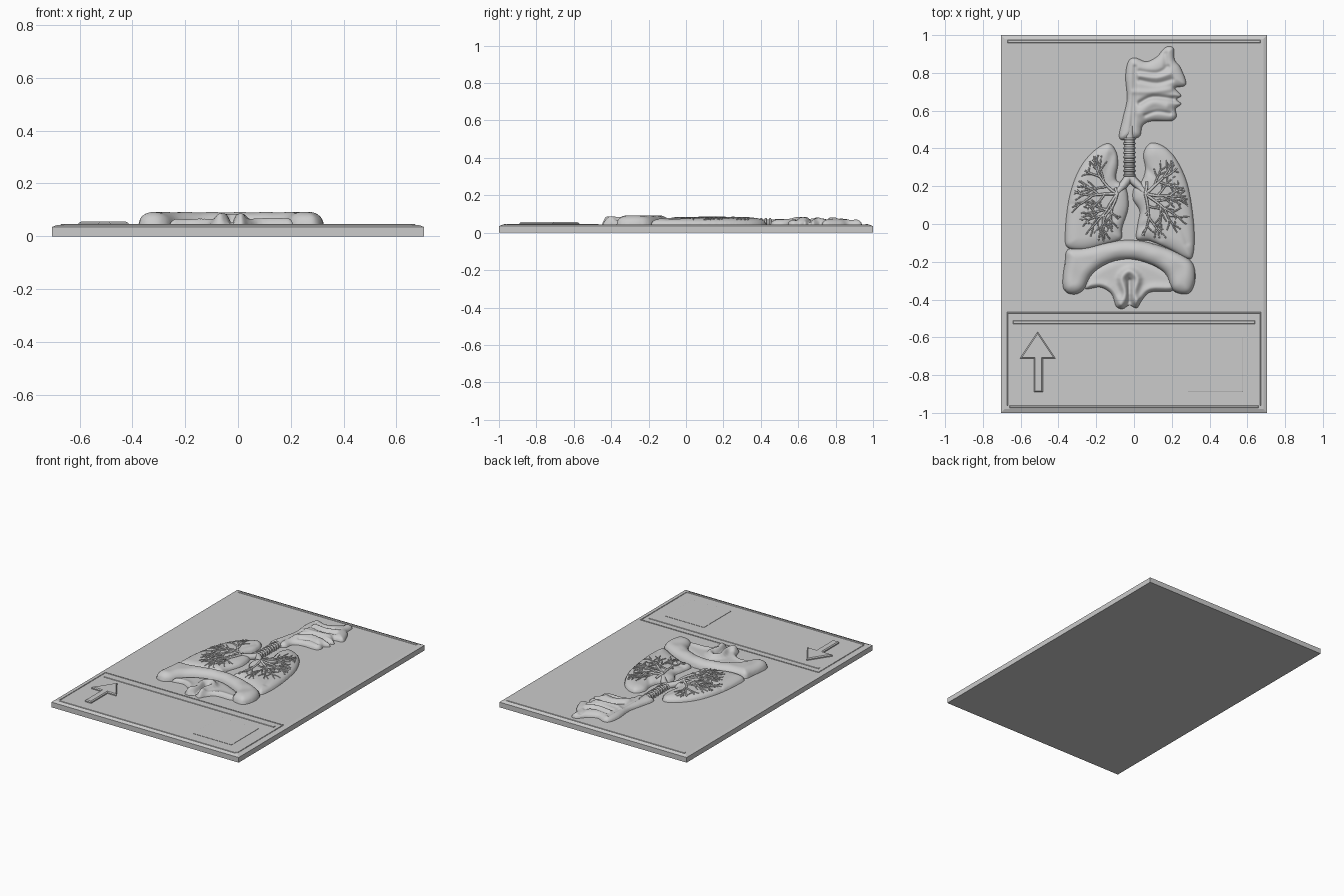
import bpy, bmesh, math, random
from mathutils import Vector
from mathutils.geometry import intersect_point_line

if "Cube" in bpy.data.objects:
    bpy.data.objects.remove(bpy.data.objects["Cube"])

random.seed(4)
T = 0.043  # height of the plate face


def finish(name, bm, smooth=True):
    bmesh.ops.recalc_face_normals(bm, faces=bm.faces)
    me = bpy.data.meshes.new(name)
    bm.to_mesh(me)
    bm.free()
    ob = bpy.data.objects.new(name, me)
    bpy.context.collection.objects.link(ob)
    for p in me.polygons:
        p.use_smooth = smooth
    return ob


def slab(name, pts, z0, z1, z2, inset):
    """Extruded outline with a chamfered top edge."""
    bm = bmesh.new()
    f = bm.faces.new([bm.verts.new((x, y, z0)) for x, y in pts])
    top = bmesh.ops.extrude_face_region(bm, geom=[f])["geom"]
    bmesh.ops.translate(bm, verts=[v for v in top if isinstance(v, bmesh.types.BMVert)], vec=(0, 0, z1 - z0))
    cap = [g for g in top if isinstance(g, bmesh.types.BMFace)]
    bmesh.ops.recalc_face_normals(bm, faces=bm.faces)
    bmesh.ops.inset_region(bm, faces=cap, thickness=inset, depth=z2 - z1, use_even_offset=True)
    return finish(name, bm, False)


def rect(x0, x1, y0, y1):
    return [(x0, y0), (x1, y0), (x1, y1), (x0, y1)]


def spline(pts, closed=True, n=5):
    """Catmull-Rom curve through the points."""
    p = [Vector(q) for q in pts]
    if not closed:
        p = [p[0]] + p + [p[-1]]
    out = []
    m = len(p)
    for i in (range(m) if closed else range(1, m - 2)):
        a, b, c, d = p[i - 1], p[i], p[(i + 1) % m], p[(i + 2) % m]
        for k in range(n):
            t = k / n
            out.append(0.5 * (2 * b + (c - a) * t + (2 * a - 5 * b + 4 * c - d) * t * t
                              + (3 * b - a - 3 * c + d) * t ** 3))
    if not closed:
        out.append(p[-1])
    return out


def nearest(q, line, closed):
    best, hit = 9, None
    for i in range(0 if closed else 1, len(line)):
        a, b = line[i - 1], line[i]
        e = b - a
        t = max(0, min(1, (q - a).dot(e) / max(e.length_squared, 1e-12)))
        c = a + e * t
        d = (q - c).length_squared
        if d < best:
            best, hit = d, c
    return math.sqrt(best), hit


def inside(q, poly):
    r = False
    for i in range(len(poly)):
        a, b = poly[i - 1], poly[i]
        if (a.y > q.y) != (b.y > q.y) and q.x < (b.x - a.x) * (q.y - a.y) / (b.y - a.y) + a.x:
            r = not r
    return r


def relief(name, pts, h, w, marks=(), extra=None, cell=0.007):
    """Rounded relief over an outline; marks are (path, height, radius) ridges or grooves."""
    poly = spline(pts)
    marks = [(spline(m, False, 4), a, r) for m, a, r in marks]

    def height(q, d):
        s = min(d / w, 1)
        z = h * math.sqrt(1 - (1 - s) ** 2)
        for m, a, r in marks:
            z += a * math.exp(-(nearest(q, m, False)[0] / r) ** 2) * min(1, d / 0.02)
        if extra:
            z += extra(q) * s
        return T + max(z, 0)

    xs, ys = [p.x for p in poly], [p.y for p in poly]
    nx = int((max(xs) - min(xs)) / cell) + 3
    ny = int((max(ys) - min(ys)) / cell) + 3
    bm = bmesh.new()
    grid, isin = {}, {}
    for i in range(nx):
        for j in range(ny):
            q = Vector((min(xs) + (i - 1) * cell, min(ys) + (j - 1) * cell))
            d, c = nearest(q, poly, True)
            k = inside(q, poly)
            isin[i, j] = k
            grid[i, j] = bm.verts.new((q.x, q.y, height(q, d)) if k else (c.x, c.y, T - 0.001))
    for i in range(nx - 1):
        for j in range(ny - 1):
            ks = [(i, j), (i + 1, j), (i + 1, j + 1), (i, j + 1)]
            if any(isin[k] for k in ks):
                bm.faces.new([grid[k] for k in ks])
    bmesh.ops.delete(bm, geom=[v for v in bm.verts if not v.link_faces], context='VERTS')
    finish(name, bm)
    return lambda q: height(q, nearest(q, poly, True)[0]) if inside(q, poly) else None


def tubes(name, paths):
    """Paths of (x, y, z, radius) as one curve object."""
    cu = bpy.data.curves.new(name, 'CURVE')
    cu.dimensions = '3D'
    cu.bevel_depth = 1
    cu.bevel_resolution = 1
    cu.use_fill_caps = True
    for p in paths:
        s = cu.splines.new('POLY')
        s.points.add(len(p) - 1)
        for v, (x, y, z, r) in zip(s.points, p):
            v.co, v.radius = (x, y, z, 1), r
    ob = bpy.data.objects.new(name, cu)
    bpy.context.collection.objects.link(ob)


# Plate, border ridges and footer frame
slab("plate", rect(-.705, .705, -1, 1), 0, .035, T, .02)
for name, r in {"top_ridge": (-.67, .67, .958, .974), "footer_ridge": (-.64, .64, -.53, -.512),
                "bottom_ridge": (-.66, .66, -.975, -.96), "footer_top_edge": (-.67, .67, -.474, -.466),
                "footer_left_edge": (-.672, -.666, -.96, -.466),
                "footer_right_edge": (.666, .672, -.96, -.466)}.items():
    slab(name, rect(*r), T - .005, T + .001, T + .003, .0025)

# Orientation arrow and square tile
slab("arrow", [(-.51, -.57), (-.605, -.713), (-.53, -.713), (-.53, -.89),
               (-.483, -.89), (-.483, -.713), (-.415, -.713)], T - .005, .05, .056, .006)
slab("square_tile", rect(.285, .575, -.89, -.6), T - .005, T + .002, T + .003, .002)

# Lungs
left = relief("left_lung", [(-.138, .427), (-.095, .385), (-.085, .316), (-.095, .236), (-.045, .2),
              (-.03, .09), (-.063, -.02), (-.07, -.08), (-.15, -.11), (-.26, -.14), (-.35, -.125),
              (-.365, -.055), (-.345, .13), (-.295, .28), (-.22, .38)], .036, .07,
              [([(-.35, .1), (-.22, .1), (-.1, .03)], -.005, .015),
               ([(-.12, .36), (-.15, .25), (-.1, .18)], -.006, .02)])
right = relief("right_lung", [(.085, .427), (.15, .415), (.215, .355), (.275, .236), (.305, .1), (.32, -.055),
               (.312, -.165), (.28, -.185), (.19, -.135), (.085, -.09), (.015, -.08), (.02, 0),
               (.03, .07), (-.005, .13), (0, .19), (.04, .225), (.06, .29), (.05, .37)], .036, .07,
               [([(.06, .3), (.15, .2), (.24, .02), (.28, -.1)], -.005, .015),
                ([(.03, -.02), (.1, 0), (.14, -.07)], -.006, .02)])


# Branching airways laid on the lung surfaces
def grow(paths, height, p, ang, length, r, depth):
    line, q = [], Vector(p)
    for k in range(5):
        z = height(q)
        if z is None or z < T + .024:
            break
        line.append((q.x, q.y, z + r * .2, r * (1 - .08 * k)))
        ang += random.uniform(-.2, .2)
        q = q + Vector((math.cos(ang), math.sin(ang))) * length / 4
    if len(line) < 2:
        return
    paths.append(line)
    if depth:
        for k, da in ((2, .8), (3, -.8), (4, .35), (4, -.4)):
            if k < len(line):
                grow(paths, height, line[k][:2], ang + da * random.uniform(.8, 1.2),
                     length * .66, r * .72, depth - 1)


for name, h, start, angs in (("left_airways", left, (-.09, .16), (1.95, 2.6, 3.3, 4.0, 4.45)),
                             ("right_airways", right, (.06, .16), (1.2, .6, -.1, -.75, -1.2))):
    paths = []
    for a in angs:
        grow(paths, h, start, a, .13, .0085, 2)
    tubes(name, paths)

# Diaphragm: vault, muscle band with striations, central pillars
relief("diaphragm_vault", [(-.26, -.34), (-.18, -.335), (-.12, -.37), (-.095, -.435), (-.06, -.45), (-.025, -.43),
       (.015, -.445), (.045, -.4), (.09, -.36), (.21, -.35), (.18, -.26), (-.02, -.18), (-.2, -.24)],
       .016, .04, [([(-.075, -.44), (-.045, -.37), (-.065, -.29), (-.025, -.25), (.018, -.29),
                     (0, -.37), (.03, -.44)], .026, .022),
                   ([(-.025, -.3), (-.025, -.43)], -.02, .012),
                   ([(-.24, -.335), (-.15, -.335), (-.09, -.4)], .012, .025),
                   ([(.19, -.345), (.09, -.345), (.04, -.4)], .012, .025)], cell=.006)
relief("diaphragm_band", [(-.35, -.135), (-.26, -.125), (-.13, -.095), (-.02, -.085), (.085, -.1), (.215, -.145),
       (.305, -.2), (.325, -.285), (.3, -.36), (.25, -.37), (.2, -.345), (.165, -.265), (.09, -.215),
       (-.02, -.188), (-.13, -.205), (-.22, -.265), (-.265, -.345), (-.31, -.372),
       (-.36, -.36), (-.378, -.31), (-.365, -.2)], .048, .055,
       extra=lambda q: .0012 * math.sin(22 * math.atan2(q.x + .02, q.y + .5)))

# Head section with nasal passages, palate, tongue and throat
relief("head_section", [(.18, .94), (.21, .93), (.215, .87), (.245, .83), (.275, .755), (.265, .73), (.217, .72),
       (.25, .68), (.225, .66), (.25, .635), (.22, .61), (.225, .57), (.195, .545), (.095, .545), (.045, .52),
       (.025, .46), (-.075, .45), (-.06, .555), (-.037, .66), (-.045, .78), (-.03, .86), (.005, .88),
       (.065, .86), (.12, .885), (.155, .925)], .032, .055,
       [([(.03, .81), (.12, .8), (.18, .83)], -.008, .012), ([(.03, .76), (.12, .745), (.2, .765)], -.009, .012),
        ([(.03, .785), (.12, .775), (.19, .795)], .007, .012), ([(0, .7), (.1, .7), (.2, .715)], .006, .014),
        ([(.03, .64), (.1, .672), (.22, .66)], -.014, .013), ([(.03, .59), (.1, .64), (.17, .625)], .008, .022),
        ([(.06, .575), (.12, .595), (.19, .585)], -.008, .01),
        ([(.005, .83), (0, .66), (-.015, .46)], -.01, .012),
        ([(.165, .9), (.17, .84)], -.008, .015)], cell=.005)

# Windpipe, ring cartilages and main bronchi
pipe = [(-.024, y, .048, .026) for y in (.52, .42, .32, .24)]
tubes("windpipe", [pipe] + [[(-.024, .25, .05, .024), (x * .5 - .01, .205, .054, .022),
                             (x, .16, .07, .014)] for x in (-.095, .065)])
for i in range(9):
    bpy.ops.mesh.primitive_torus_add(location=(-.024, .45 - .024 * i, .048), rotation=(math.pi / 2, 0, 0),
                                     major_radius=.026, minor_radius=.006, major_segments=20, minor_segments=8)
    bpy.context.object.name = "windpipe_ring"
    bpy.ops.object.shade_smooth()
